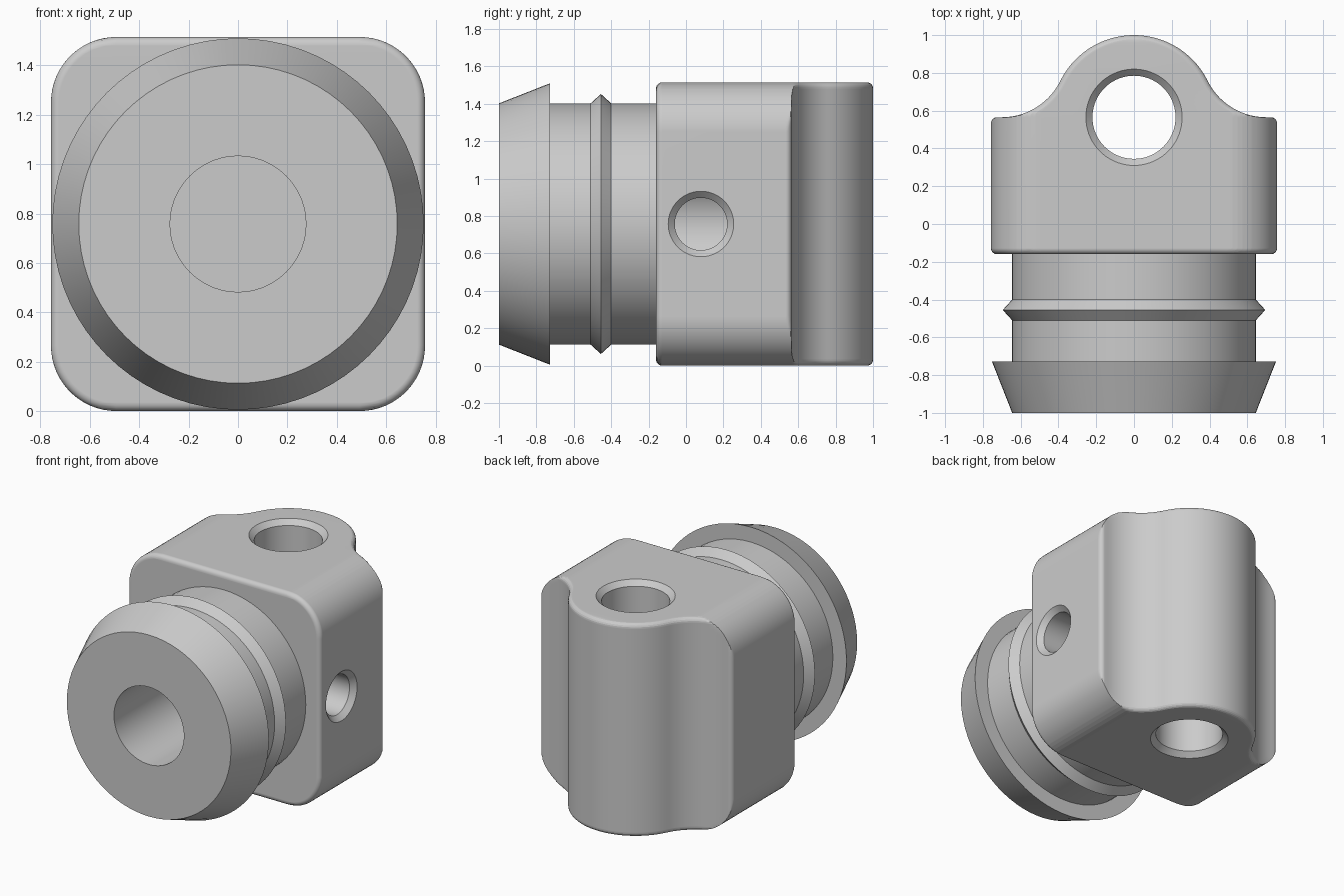
import bpy, bmesh, math
from mathutils import Matrix

if "Cube" in bpy.data.objects:
    bpy.data.objects.remove(bpy.data.objects["Cube"])

H, R, B = 0.7575, 0.265, 0.032       # half size, corner radius, edge rounding
FRONT, BACK = -0.16, 0.565           # block ends along y
LUG, FLARE = 0.435, 0.346            # lug radius, flare radius
FLARE_X = math.sqrt((LUG + FLARE) ** 2 - FLARE ** 2)

grey = bpy.data.materials.new("plain_grey")
grey.use_nodes = True
grey.diffuse_color = (0.6, 0.6, 0.6, 1)
grey.node_tree.nodes["Principled BSDF"].inputs["Base Color"].default_value = (0.6, 0.6, 0.6, 1)


def arc(cx, cy, r, start, end, n):
    angles = [math.radians(start + (end - start) * i / n) for i in range(n + 1)]
    return [(cx + r * math.cos(a), cy + r * math.sin(a)) for a in angles]


def finish_mesh(bm, name):
    bmesh.ops.remove_doubles(bm, verts=bm.verts, dist=0.0002)
    bmesh.ops.recalc_face_normals(bm, faces=bm.faces)
    mesh = bpy.data.meshes.new(name)
    bm.to_mesh(mesh)
    bm.free()
    mesh.materials.append(grey)
    obj = bpy.data.objects.new(name, mesh)
    bpy.context.collection.objects.link(obj)
    return obj


def lathe(name, points, matrix, closed=False, steps=72):
    """Turn (radius, height) points around local z."""
    bm = bmesh.new()
    rings = []
    for s in range(steps):
        a = math.tau * s / steps
        rings.append([bm.verts.new((r * math.cos(a), r * math.sin(a), t)) for r, t in points])
    count = len(points)
    for s in range(steps):
        p, q = rings[s], rings[(s + 1) % steps]
        for i in range(count if closed else count - 1):
            j = (i + 1) % count
            bm.faces.new((p[i], q[i], q[j], p[j]))
    bm.transform(matrix)
    return finish_mesh(bm, name)


def half_outline(d):
    """Right half of the plan from front to back, pulled in by d: (x, y, front inset)."""
    pts = [(H, FRONT + B + x, B - y) for x, y in arc(0, 0, B, 180, 90, 5)]
    rear = arc(H - B, BACK - B - d, B, 0, 90, 5)
    fan = math.degrees(math.atan2(FLARE, FLARE_X))
    rear += arc(FLARE_X, BACK + FLARE, FLARE + d, -90, fan - 180, 14)
    rear += arc(0, BACK, LUG - d, fan, 90, 18)[1:]
    return pts + [(x, y, 0) for x, y in rear]


def fit(x, z, e):
    """Keep a point inside the rounded square inset by e."""
    h, r = H - e, R - e
    up = max(-h, min(h, z - H))
    t = max(0, abs(up) - (h - r))
    return min(x, h - r + math.sqrt(max(0, r * r - t * t))), up + H


# Block with rear lug: stacked outlines, closed by strips across the ends
low = {round(R * (1 - math.cos(math.radians(a))), 4) for a in range(0, 91, 6)}
low |= {round(B * (1 - math.sin(math.radians(a))), 4) for a in range(0, 91, 18)}
levels = sorted(low | {2 * H - z for z in low})
bm = bmesh.new()
rows = []
for z in levels:
    depth = max(0, B - min(z, 2 * H - z))
    inset = B - math.sqrt(max(0, B * B - depth * depth))
    right, left = [], []
    for x, y, e in half_outline(inset):
        x, zz = fit(x, z, e)
        right.append(bm.verts.new((x, y, zz)))
        left.append(bm.verts.new((-x, y, zz)))
    rows.append((right, left))
for (r0, l0), (r1, l1) in zip(rows, rows[1:]):
    a, b = r0 + l0[::-1], r1 + l1[::-1]
    for i in range(len(a)):
        j = (i + 1) % len(a)
        bm.faces.new((a[i], a[j], b[j], b[i]))
for right, left in (rows[0], rows[-1]):
    for i in range(len(right) - 1):
        bm.faces.new((right[i], right[i + 1], left[i + 1], left[i]))
block = finish_mesh(bm, "block_with_lug")

# Holes: through pin hole, one side hole into the bore, blind bore
along_y = Matrix.Translation((0, 0, H)) @ Matrix.Rotation(-math.pi / 2, 4, "X")
along_x = Matrix.Translation((0, 0.08, H)) @ Matrix.Rotation(math.pi / 2, 4, "Y")
pin, rim, c, over = 0.22, 0.255, 0.035, 0.05
pin_points = [(0, -over), (rim, -over), (rim, 0), (pin, c), (pin, 2 * H - c),
              (rim, 2 * H), (rim, 2 * H + over), (0, 2 * H + over)]
side_points = [(0, 0), (0.14, 0), (0.14, H - c), (0.175, H), (0.175, H + over), (0, H + over)]
bore_points = [(0, -0.4), (0.275, -0.4), (0.275, 0.25), (0, 0.25)]
cutters = [lathe("pin_cutter", pin_points, Matrix.Translation((0, BACK, 0))),
           lathe("bore_cutter", bore_points, along_y),
           lathe("side_cutter", side_points, along_x)]
bpy.context.view_layer.objects.active = block
for cutter in cutters:
    cutter.hide_render = True
    mod = block.modifiers.new("cut", "BOOLEAN")
    mod.operation = "DIFFERENCE"
    mod.solver = "EXACT"
    mod.object = cutter
    bpy.ops.object.modifier_apply(modifier=mod.name)
    bpy.data.objects.remove(cutter)

# Barbed plug with a raised ring and central bore
neck = 0.645
plug = lathe("barbed_plug", [(0.275, -1), (neck, -1), (0.752, -0.728), (neck, -0.728),
                             (neck, -0.51), (0.695, -0.455), (neck, -0.4),
                             (neck, -0.13), (0.275, -0.13)], along_y, closed=True)

# Smooth shading with sharp edges kept
for obj in (block, plug):
    bpy.ops.object.select_all(action="DESELECT")
    obj.select_set(True)
    bpy.context.view_layer.objects.active = obj
    bpy.ops.object.shade_smooth_by_angle(angle=math.radians(28))
    weighted = obj.modifiers.new("weighted_normals", "WEIGHTED_NORMAL")
    weighted.keep_sharp = True
